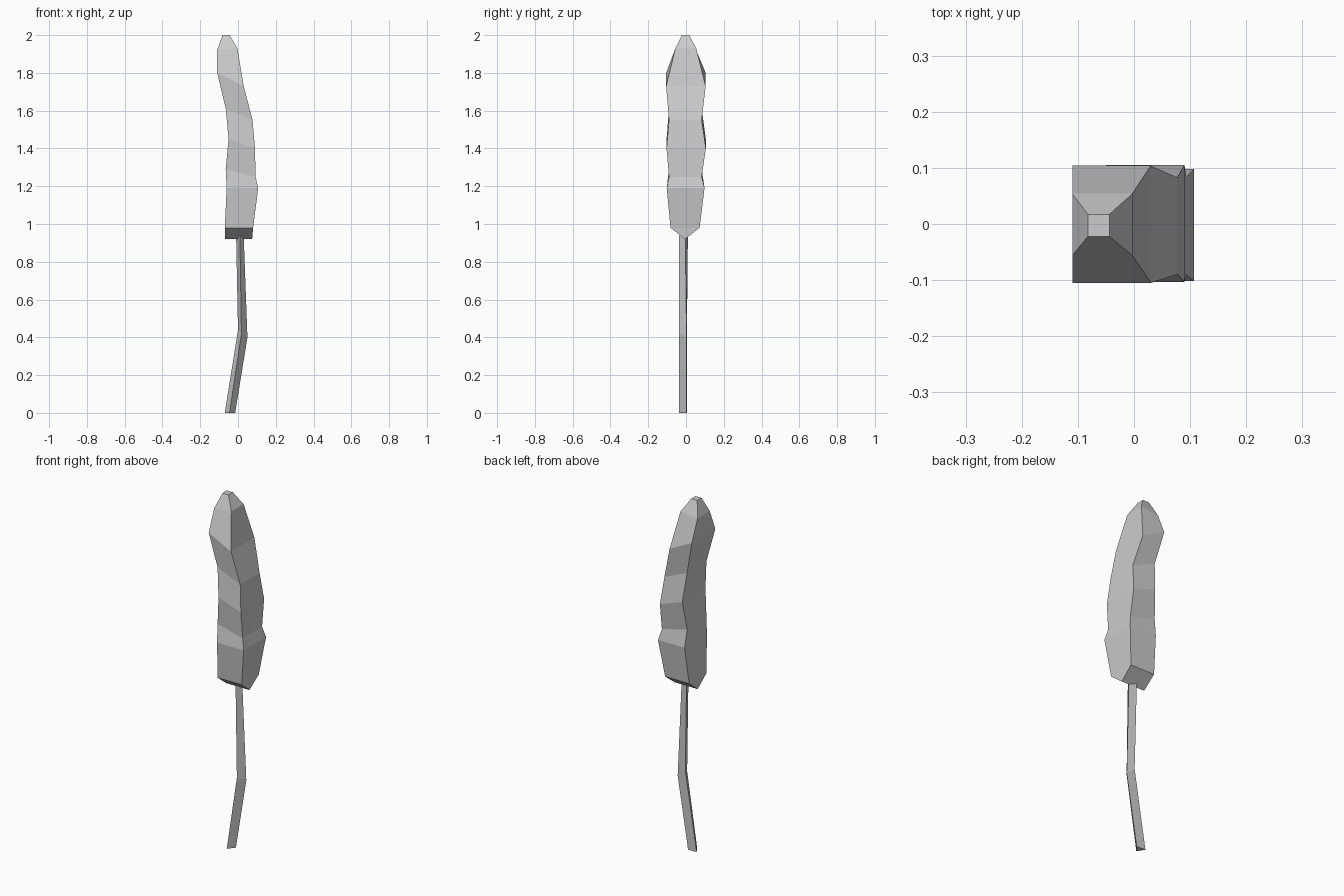
import bpy
import bmesh

cube = bpy.data.objects.get("Cube")
if cube:
    bpy.data.objects.remove(cube, do_unlink=True)


def make_material(name, colour):
    mat = bpy.data.materials.new(name)
    mat.use_nodes = True
    mat.diffuse_color = colour
    mat.node_tree.nodes["Principled BSDF"].inputs["Base Color"].default_value = colour
    return mat


def loft(name, rings, mat, merge=0.0):
    """Skin equal-sized rings of points and cap both ends."""
    bm = bmesh.new()
    loops = [[bm.verts.new(p) for p in ring] for ring in rings]
    n = len(loops[0])
    for low, high in zip(loops, loops[1:]):
        for i in range(n):
            j = (i + 1) % n
            bm.faces.new((low[i], low[j], high[j], high[i]))
    bm.faces.new(loops[0][::-1])
    bm.faces.new(loops[-1])
    if merge:
        bmesh.ops.remove_doubles(bm, verts=bm.verts, dist=merge)
    bmesh.ops.recalc_face_normals(bm, faces=bm.faces)
    mesh = bpy.data.meshes.new(name)
    bm.to_mesh(mesh)
    bm.free()
    mesh.materials.append(mat)
    obj = bpy.data.objects.new(name, mesh)
    bpy.context.collection.objects.link(obj)
    return obj


def box_ring(left, right, front, back):
    """Four-cornered section, tilted between its left and right heights."""
    (lx, lz), (rx, rz) = left, right
    return [(lx, front, lz), (rx, front, rz), (rx, back, rz), (lx, back, lz)]


grey = make_material("plain grey", (0.6, 0.6, 0.6, 1.0))

# Lumpy four-sided head, closing to a ridge underneath
head_sections = [
    ((-0.07, 0.92), (0.075, 0.92), -0.005, -0.005),
    ((-0.07, 0.98), (0.08, 0.98), -0.082, 0.072),
    ((-0.06, 1.19), (0.107, 1.19), -0.102, 0.098),
    ((-0.065, 1.29), (0.093, 1.25), -0.09, 0.083),
    ((-0.05, 1.45), (0.09, 1.4), -0.103, 0.105),
    ((-0.065, 1.61), (0.077, 1.55), -0.09, 0.083),
    ((-0.11, 1.8), (0.03, 1.73), -0.105, 0.104),
    ((-0.11, 1.92), (-0.003, 1.93), -0.056, 0.054),
    ((-0.082, 2.0), (-0.044, 2.0), -0.022, 0.017),
]
loft("head", [box_ring(*s) for s in head_sections], grey, merge=0.0005)

# Thin three-sided stem with one bend
stem_rings = [
    [(-0.07, 0.005, 0.0), (-0.045, -0.036, 0.0), (-0.015, 0.003, 0.0)],
    [(0.0, 0.005, 0.44), (0.018, -0.036, 0.42), (0.05, 0.003, 0.4)],
    [(-0.01, 0.01, 0.94), (0.01, -0.036, 0.94), (0.03, -0.004, 0.94)],
]
loft("stem", stem_rings, grey)
